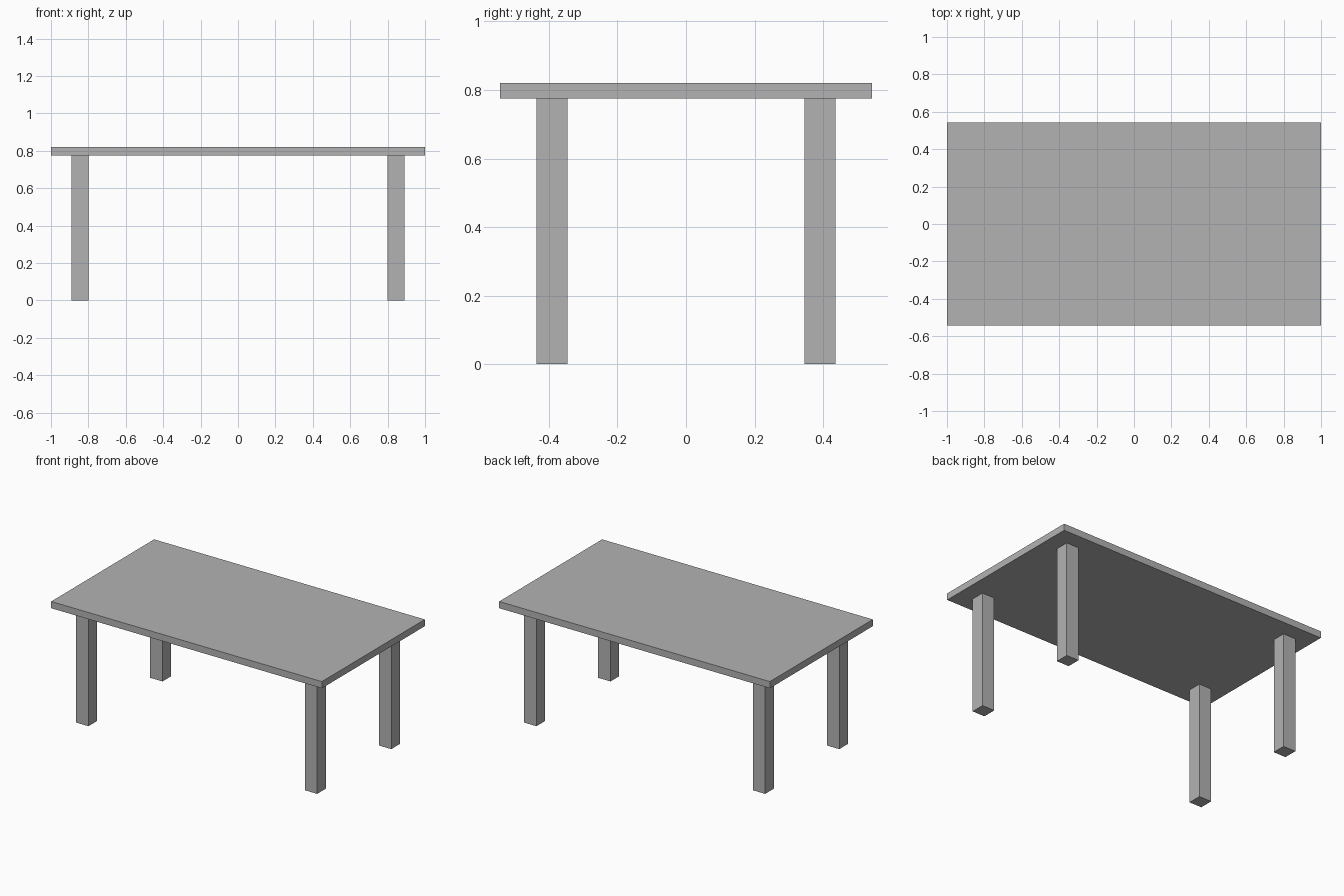
import bpy

default_cube = bpy.data.objects.get("Cube")
if default_cube:
    bpy.data.objects.remove(default_cube, do_unlink=True)

# Single plain grey for the whole table
GREY = (0.45, 0.45, 0.45, 1.0)
grey = bpy.data.materials.new("plain_grey")
grey.use_nodes = True
grey.diffuse_color = GREY
grey.node_tree.nodes["Principled BSDF"].inputs["Base Color"].default_value = GREY

HEIGHT = 0.82
TOP_THICKNESS = 0.045
TOP_LENGTH, TOP_DEPTH = 2.0, 1.086
LEG_WIDTH = 0.091
LEG_X, LEG_Y = 0.845, 0.391


def box(name, size, centre):
    bpy.ops.mesh.primitive_cube_add(size=1, location=centre)
    obj = bpy.context.object
    obj.name = name
    obj.scale = size
    bpy.ops.object.transform_apply(location=False, rotation=False, scale=True)
    obj.data.materials.append(grey)
    return obj


# Tabletop slab
box("tabletop", (TOP_LENGTH, TOP_DEPTH, TOP_THICKNESS),
    (0, 0, HEIGHT - TOP_THICKNESS / 2))

# Four square legs, inset from the corners
leg_height = HEIGHT - TOP_THICKNESS
for side, sx in (("left", 1), ("right", -1)):
    for end, sy in (("front", -1), ("back", 1)):
        box(f"{end}_{side}_leg", (LEG_WIDTH, LEG_WIDTH, leg_height),
            (sx * LEG_X, sy * LEG_Y, leg_height / 2))
